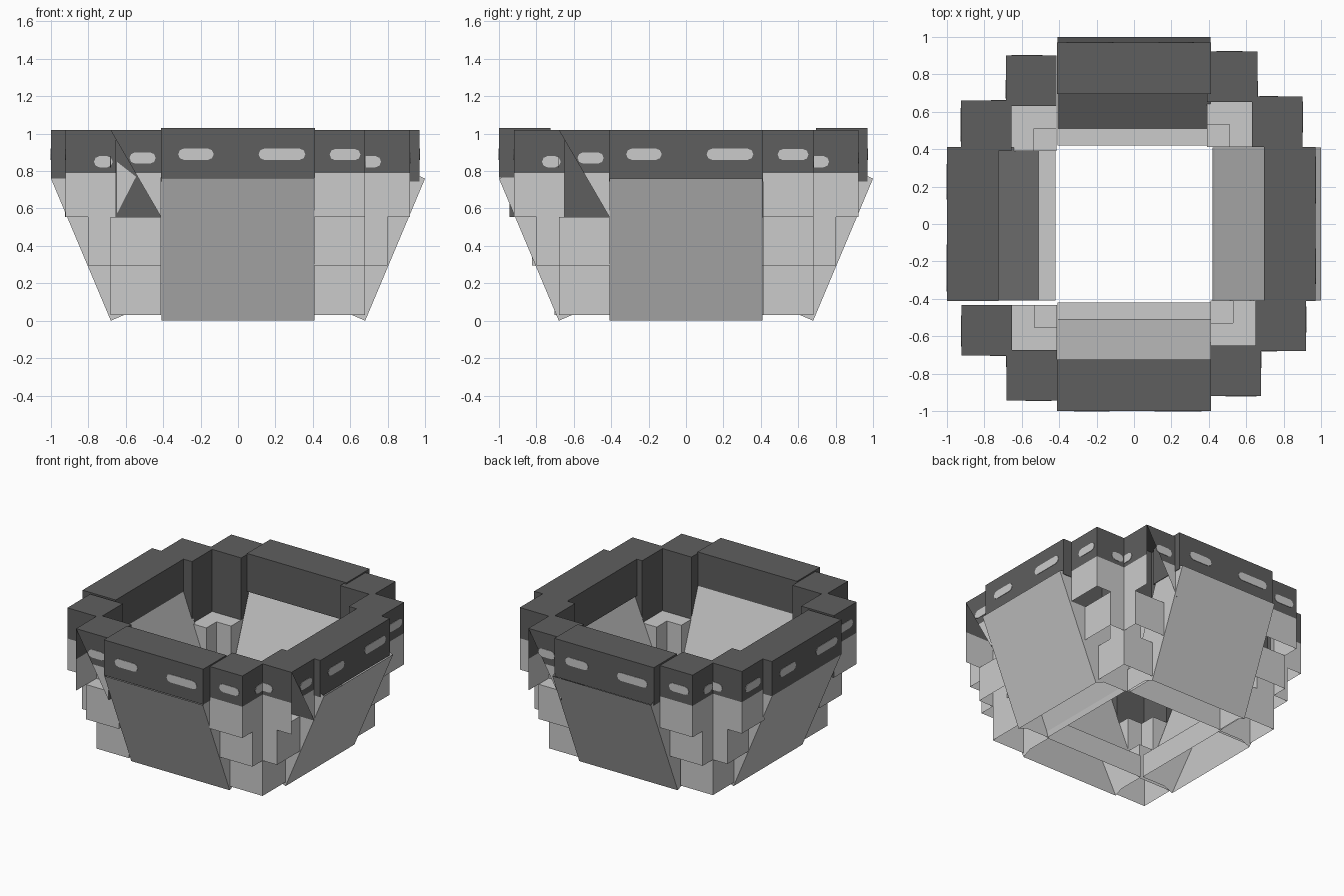
import bpy, bmesh, math
from mathutils import Vector, Matrix

cube = bpy.data.objects.get("Cube")
if cube:
    bpy.data.objects.remove(cube, do_unlink=True)


def material(name, value):
    m = bpy.data.materials.new(name)
    m.use_nodes = True
    col = (value, value, value, 1)
    m.diffuse_color = col
    m.node_tree.nodes["Principled BSDF"].inputs["Base Color"].default_value = col
    return m


LIGHT = material("light grey", 0.6)
DARK = material("dark grey", 0.113)
UP = Vector((0, 0, 1))


def finish(bm, name, mats):
    mesh = bpy.data.meshes.new(name)
    bm.to_mesh(mesh)
    bm.free()
    for m in mats:
        mesh.materials.append(m)
    obj = bpy.data.objects.new(name, mesh)
    bpy.context.collection.objects.link(obj)
    return obj


def remove_faces(bm, rule):
    bmesh.ops.delete(bm, geom=[f for f in bm.faces if rule(f)], context="FACES")


def box(lo, hi):
    """New bmesh holding a box between two opposite corners."""
    lo, hi = Vector(lo), Vector(hi)
    lo, hi = Vector(map(min, lo, hi)), Vector(map(max, lo, hi))
    bm = bmesh.new()
    place = Matrix.Translation((lo + hi) / 2) @ Matrix.Diagonal((*(hi - lo), 1))
    bmesh.ops.create_cube(bm, size=1, matrix=place)
    bm.normal_update()
    return bm


def hollow_block(lo, hi):
    """Box without a bottom."""
    bm = box(lo, hi)
    remove_faces(bm, lambda f: f.normal.z < -0.9)
    return bm


def extrude_outline(points, shift):
    bm = bmesh.new()
    face = bm.faces.new([bm.verts.new(p) for p in points])
    out = bmesh.ops.extrude_face_region(bm, geom=[face])["geom"]
    verts = [v for v in out if isinstance(v, bmesh.types.BMVert)]
    bmesh.ops.translate(bm, verts=verts, vec=shift)
    # close the start cap if the extrusion took it along
    if len(bm.faces) == len(points) + 1:
        bm.faces.new([v for v in bm.verts if v not in verts])
    bmesh.ops.recalc_face_normals(bm, faces=bm.faces)
    bm.normal_update()
    return bm


def axes(k):
    """Sideways and outward directions of side k (front, right, back, left)."""
    turn = Matrix.Rotation(k * math.pi / 2, 3, "Z")
    side, out = turn @ Vector((1, 0, 0)), turn @ Vector((0, -1, 0))
    return (Vector([round(c) for c in side]), Vector([round(c) for c in out]))


def plate(name, k, outline, r):
    """Thin light plate lying on a wall of side k at distance r."""
    side, out = axes(k)
    pts = [side * s + out * (r - 0.002) + UP * z for s, z in outline]
    finish(extrude_outline(pts, out * 0.005), name, [LIGHT])


def pill(name, k, s0, s1, r, z, h=0.03):
    """Rounded mark on an outer wall."""
    outline = []
    for end, start in ((s1 - h, -90), (s0 + h, 90)):
        for i in range(5):
            a = math.radians(start + i * 45)
            outline.append((end + h * math.cos(a), z + h * math.sin(a)))
    plate(name, k, outline, r)


# Sloped hollow walls, open above and below, and the straight rim sections
SIDES = ["front", "right", "back", "left"]
RIM_OUT = [1.0, 0.97, 0.97, 1.0]
RIM_LOW = [0.765, 0.745, 0.745, 0.76]
HALF = 0.408
RIM_HALF = 0.412
for k, label in enumerate(SIDES):
    side, out = axes(k)
    profile = [(1.0, 0.76), (0.68, 0), (0.61, 0.03), (0.42, 0.03)]
    # inner foot with a ledge, except on the right where the slope runs down
    profile += [(0.43, 0.07)] if k == 1 else [(0.42, 0.2), (0.51, 0.2)]
    profile += [(0.73, 0.79), (0.93, 0.79)]
    pts = [out * r + UP * z - side * HALF for r, z in profile]
    wall = extrude_outline(pts, side * HALF * 2)
    remove_faces(wall, lambda f: f.normal.z < -0.5 or
                 (f.normal.z > 0.5 and f.calc_center_median().z > 0.7))
    finish(wall, label + "_sloped_wall", [LIGHT])
    r = RIM_OUT[k]
    rim = box(out * (r - 0.275) - side * RIM_HALF + UP * RIM_LOW[k],
              out * r + side * RIM_HALF + UP * (1.03 if k % 2 == 0 else 1.02))
    finish(rim, label + "_rim", [DARK])
    pill(label + "_rim_mark_a", k, -0.32, -0.13, r, 0.89)
    pill(label + "_rim_mark_b", k, 0.11, 0.36, r, 0.89)

# Stepped corners, each placed from its innermost point
WIDTH = 0.27
SPLIT = 0.79
CORNERS = {
    "front_left": (0.41, -0.41), "front_right": (-0.412, -0.433),
    "back_left": (0.39, 0.412), "back_right": (-0.415, 0.39),
}


def upper_block(name, lo, hi, centre_sign, cut_side):
    """Top corner block: striped outside, dark inside, one may be half open."""
    bm = hollow_block(lo, hi)
    if cut_side is not None:
        side, out = axes(cut_side)
        face = max(bm.faces, key=lambda f: f.normal.dot(out))
        left = min(v.co.dot(side) for v in face.verts)
        top = max(v.co.z for v in face.verts)
        height = top - min(v.co.z for v in face.verts)
        corner = next(v.co.copy() for v in face.verts
                      if abs(v.co.z - top) < 1e-4 and abs(v.co.dot(side) - left) < 1e-4)
        slant = (side * height + UP * WIDTH).normalized()
        bmesh.ops.bisect_plane(bm, geom=[face, *face.edges, *face.verts], dist=1e-4,
                               plane_co=corner, plane_no=slant)
        bm.normal_update()
        remove_faces(bm, lambda f: f.normal.dot(out) > 0.9
                     and (f.calc_center_median() - corner).dot(slant) < -0.001)
    bmesh.ops.bisect_plane(bm, geom=[*bm.verts, *bm.edges, *bm.faces], dist=1e-4,
                           plane_co=(0, 0, SPLIT), plane_no=UP)
    for f in bm.faces:
        f.normal_update()
        inner = f.normal.dot(centre_sign) < -0.5
        f.material_index = 1 if inner or f.calc_center_median().z > SPLIT else 0
    finish(bm, name, [LIGHT, DARK])


for label, (ax, ay) in CORNERS.items():
    sx, sy = math.copysign(1, ax), math.copysign(1, ay)

    def spot(u, v, z):
        return Vector((ax + sx * u, ay + sy * v, z))

    finish(hollow_block(spot(0, 0, 0.03), spot(WIDTH, WIDTH, 0.295)),
           label + "_corner_base", [LIGHT])
    for swap in (False, True):
        kind = "_side" if swap else "_end"
        for step, z0, z1 in ((0.12, 0.295, 0.555), (0.24, 0.555, 1.02)):
            u, v = (step, 0) if swap else (0, step)
            lo, hi = spot(u, v, z0), spot(u + WIDTH, v + WIDTH, z1)
            if z1 < SPLIT:
                finish(hollow_block(lo, hi), label + kind + "_middle_block", [LIGHT])
                continue
            # side of the bowl that this block closes, and its end of that side
            k = (1 if sx > 0 else 3) if swap else (0 if sy < 0 else 2)
            at_left = swap == (sx * sy < 0)
            opened = k if at_left and label != "back_right" else None
            upper_block(label + kind + "_upper_block", lo, hi,
                        Vector((sx, sy, 0)), opened)
            r = (abs(ax) if swap else abs(ay)) + step + WIDTH
            name = label + kind
            if at_left:
                start = -0.58 if opened is not None else -0.62
                pill(name + "_mark", k, start, -0.44, r, 0.87)
                pill(name + "_back_mark", k, -0.77, -0.67, r - step, 0.85)
            else:
                pill(name + "_mark", k, 0.49, 0.655, r, 0.888)
                pill(name + "_back_mark", k, 0.6, 0.765, r - step, 0.85)

# Light patch on the back wall inside the half-open front block
plate("front_opening_patch", 0, [(-0.648, 0.57), (-0.545, 0.77), (-0.648, 0.85)], 0.678)
